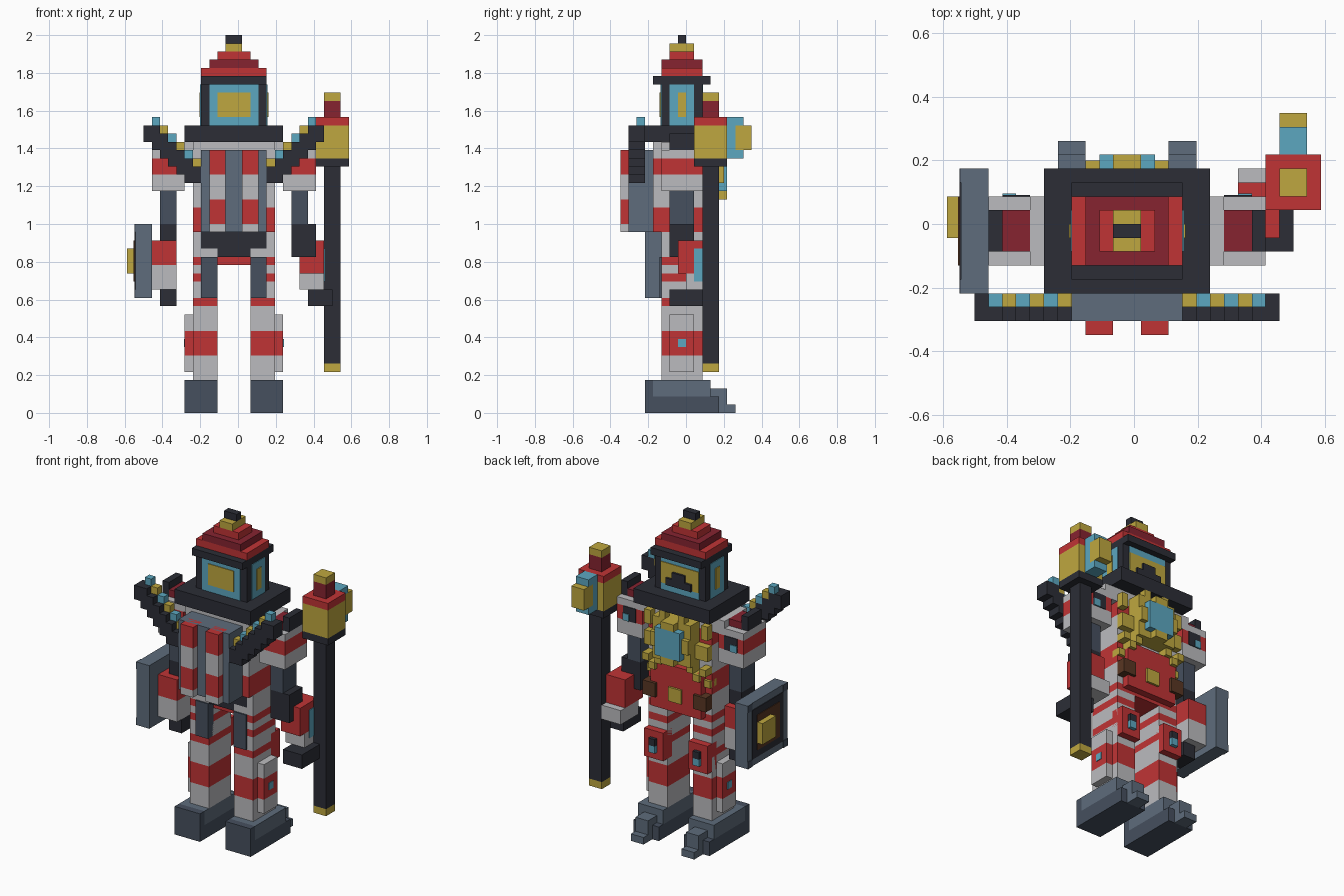
import bpy
import bmesh
from mathutils import Vector

cube = bpy.data.objects.get("Cube")
if cube:
    bpy.data.objects.remove(cube, do_unlink=True)

UNIT = 2 / 46                      # one block
ORIGIN = Vector((13.5, 8, 0))      # grid point under the model's centre
MIDDLE = 13                        # mirror plane of the body, in blocks
SKIN = 0.1                         # thickness of painted plates, in blocks


def material(name, red, green, blue):
    mat = bpy.data.materials.new(name)
    colour = (red, green, blue, 1)
    mat.use_nodes = True
    mat.diffuse_color = colour
    shader = mat.node_tree.nodes["Principled BSDF"]
    shader.inputs["Base Color"].default_value = colour
    shader.inputs["Roughness"].default_value = 0.8
    return mat


RED = material("red", 0.53, 0.034, 0.036)
CRIMSON = material("dark red", 0.24, 0.017, 0.03)
LIGHT = material("light grey", 0.5, 0.5, 0.52)
DARK = material("charcoal", 0.025, 0.027, 0.037)
STEEL = material("steel grey", 0.112, 0.15, 0.2)
SLATE = material("slate", 0.061, 0.08, 0.114)
CYAN = material("cyan", 0.107, 0.39, 0.53)
GOLD = material("gold", 0.52, 0.39, 0.05)
BROWN = material("brown", 0.1, 0.038, 0.017)


def box(name, mat, x, y, z):
    """Block spanning the given (low, high) ranges on the block grid."""
    low, high = Vector((x[0], y[0], z[0])), Vector((x[1], y[1], z[1]))
    bm = bmesh.new()
    bmesh.ops.create_cube(bm, size=1)
    for v in bm.verts:
        spot = (low + high) / 2 + v.co * (high - low)
        v.co = (spot - ORIGIN) * UNIT
    mesh = bpy.data.meshes.new(name)
    bm.to_mesh(mesh)
    bm.free()
    mesh.materials.append(mat)
    obj = bpy.data.objects.new(name, mesh)
    bpy.context.collection.objects.link(obj)
    return obj


def pair(name, mat, x, y, z):
    """The same block on both sides of the body."""
    box("right_" + name, mat, x, y, z)
    box("left_" + name, mat, (2 * MIDDLE - x[1], 2 * MIDDLE - x[0]), y, z)


def bands(make, name, x, y, bottom, *layers):
    """Stack coloured layers, given as (material, height), upwards."""
    for number, (mat, height) in enumerate(layers):
        make(f"{name}_band_{number}", mat, x, y, (bottom, bottom + height))
        bottom += height


# Boots with stepped toes
pair("boot_heel", SLATE, (7, 11), (3, 4), (0, 4))
pair("boot_sole", SLATE, (7, 11), (4, 11), (0, 2))
pair("boot_upper", STEEL, (7, 11), (4, 11), (2, 4))
pair("boot_toe_sole", SLATE, (7, 11), (11, 12), (0, 2))
pair("boot_toe", STEEL, (8, 10), (11, 13), (1, 3))
pair("boot_tip", STEEL, (8, 10), (12, 14), (0, 1))

# Legs, outer shin plates and knees
bands(pair, "shin", (8, 11), (5, 10), 4, (LIGHT, 3), (RED, 3), (LIGHT, 3))
bands(pair, "shin_plate", (7, 8), (6, 9), 5, (LIGHT, 2), (RED, 3), (LIGHT, 2))
pair("shin_light", CYAN, (7 - SKIN, 7), (7, 8), (8, 9))
bands(pair, "thigh", (8, 11), (5, 10), 13,
      (RED, 1), (LIGHT, 2), (RED, 1), (LIGHT, 1), (RED, 1), (LIGHT, 1))
pair("knee", RED, (8, 11), (9, 11), (11, 15))
pair("knee_stud", DARK, (9, 10), (11, 11.5), (13, 14))
pair("knee_light", CYAN, (9, 10), (11, 11.5), (12, 13))

# Torso
bands(box, "torso", (8, 18), (4, 10), 22,
      (RED, 3), (LIGHT, 4), (RED, 2), (LIGHT, 2))
box("hips", RED, (11, 15), (6, 10), (18, 20))
pair("waist_side", LIGHT, (8, 9), (5, 10), (20, 22))
box("tunic", RED, (9, 17), (7, 11), (18.5, 25))
box("tunic_badge", GOLD, (12, 14), (11, 11.3), (20, 22))
pair("pouch", BROWN, (8, 10), (10, 11.4), (20, 22))
box("belt", DARK, (9, 17), (5, 7), (19, 22.5))
pair("belt_strap", SLATE, (9, 11), (4.8, 6), (14, 19))

# Chest ornament with prongs and chain
box("ornament_base", GOLD, (10, 16), (10, 12), (26, 32))
pair("ornament_wing", GOLD, (8, 10), (10, 11), (27, 29))
pair("ornament_upper_wing", GOLD, (8, 9), (10, 11), (30, 32))
pair("ornament_prong", GOLD, (11, 12), (11, 12), (32, 33))
box("ornament_gem", CYAN, (11, 15), (12, 13), (27, 31))
box("ornament_gem_cap", GOLD, (12, 14), (12, 13), (31, 32))
box("ornament_gem_foot", GOLD, (12, 14), (12, 13), (26, 27))
pair("ornament_gem_side", GOLD, (10, 11), (12, 12.6), (28, 30))
for step in range(3):
    pair(f"chain_link_{step}", GOLD, (8 + step, 9 + step), (10, 11.5),
         (25 - step % 2, 26 - step % 2))
pair("chain_end", GOLD, (8, 9), (9, 10.4), (23, 24))

# Backpack with two striped tubes
box("backpack", STEEL, (9, 17), (1, 4), (22, 32))
bands(pair, "tube", (10, 12), (0, 2), 22,
      (LIGHT, 1), (RED, 3), (LIGHT, 3), (RED, 3))

# Stepped wings carrying alternating studs
for i in range(2, 9):
    top = min(35, 38 - i)
    pair(f"wing_step_{i}", DARK, (i, i + 1), (1, 3), (max(28, 35 - i), top))
    if i > 2:
        pair(f"wing_stud_{i}", CYAN if i % 2 else GOLD,
             (i, i + 1), (2, 3), (top, top + 1))

# Collar and head
box("collar", DARK, (7, 19), (3, 12), (33, 35))
box("head", DARK, (9, 17), (5, 10), (35, 40))
box("back_window", CYAN, (10, 16), (5 - SKIN, 5), (35, 40))
box("back_window_glow", GOLD, (11, 15), (5 - 2 * SKIN, 5), (36, 39))
pair("side_window", CYAN, (9 - SKIN, 9), (6, 9), (35, 40))
pair("side_window_glow", GOLD, (9 - 2 * SKIN, 9), (7, 8), (36, 39))
box("face_window", CYAN, (10, 16), (10, 10 + SKIN), (35, 40))
box("face_glow", GOLD, (10, 16), (10, 10 + 2 * SKIN), (36, 39))
box("face_mouth", DARK, (11, 15), (10, 10.5), (36, 37))
box("face_nose", DARK, (12, 14), (10, 10.5), (37, 38))

# Tiered roof hat
box("hat_brim", DARK, (9, 17), (4, 11), (40, 41))
box("hat_lower_tier", RED, (9, 17), (5, 10), (41, 42))
box("hat_middle_tier", CRIMSON, (10, 16), (5, 10), (42, 43))
box("hat_upper_tier", RED, (11, 15), (6, 9), (43, 44))
box("hat_crown", GOLD, (12, 14), (6, 9), (44, 45))
box("hat_finial", DARK, (12, 14), (7, 8), (45, 46))

# Shoulders and upper arms
bands(pair, "shoulder", (3, 7), (5, 10), 27, (LIGHT, 2), (RED, 2), (LIGHT, 1))
pair("shoulder_root", LIGHT, (6, 8), (5, 10), (31, 33))
pair("shoulder_cap", CRIMSON, (4, 6), (6, 9), (32, 33))
pair("shoulder_guard", DARK, (3, 4), (6, 9), (32, 34))
pair("shoulder_stud", DARK, (4, 6), (10, 10 + SKIN), (29, 31))
pair("shoulder_light", CYAN, (4, 5), (10, 10 + 2 * SKIN), (29, 30))
pair("upper_arm", SLATE, (4, 6), (6, 9), (23, 27))

# Forearm behind the shield
box("right_elbow", DARK, (4, 6), (6, 9), (21, 23))
bands(box, "right_forearm", (3, 6), (5, 10), 15, (LIGHT, 3), (RED, 3))
box("right_hand", DARK, (4, 6), (6, 9), (13, 15))

# Forearm reaching for the staff
box("left_elbow", DARK, (20, 23), (6, 9), (19, 23))
box("left_forearm", RED, (21, 24), (7, 11), (17, 21))
box("left_cuff", LIGHT, (21, 24), (8, 12), (15, 17))
box("left_forearm_panel", CYAN, (24, 24 + SKIN), (9, 10), (16, 20))
box("left_hand", DARK, (22, 25), (6, 10), (13, 15))

# Shield with panel and boss
box("shield", STEEL, (1, 3), (3, 12), (14, 23))
for y in (3, 11):
    for z in (14, 22):
        box("shield_corner", SLATE, (1 - SKIN, 1), (y, y + 1), (z, z + 1))
box("shield_border", DARK, (1 - SKIN, 1), (4, 11), (15, 22))
box("shield_panel", BROWN, (1 - 2 * SKIN, 1), (5, 10), (16, 21))
box("shield_boss", GOLD, (0, 1), (7, 10), (17, 20))

# Staff with lantern head
box("staff_tip", GOLD, (24, 26), (10, 12), (5, 6))
box("staff_shaft", DARK, (24, 26), (10, 12), (6, 30))
box("lantern_base", DARK, (23, 27), (9, 13), (30, 31))
box("lantern", GOLD, (23, 27), (9, 13), (31, 35))
box("lantern_roof", RED, (23, 27), (9, 13), (35, 36))
box("lantern_spire", CRIMSON, (24, 26), (10, 12), (36, 38))
box("lantern_knob", GOLD, (24, 26), (10, 12), (38, 39))
box("lantern_gem", CYAN, (24, 26), (13, 14), (31, 36))
box("lantern_gem_top", CYAN, (24, 26), (14, 15), (35, 36))
box("lantern_gem_base", CYAN, (24, 26), (14, 15), (31, 32))
box("lantern_eye", GOLD, (24, 26), (14, 16), (32, 35))
